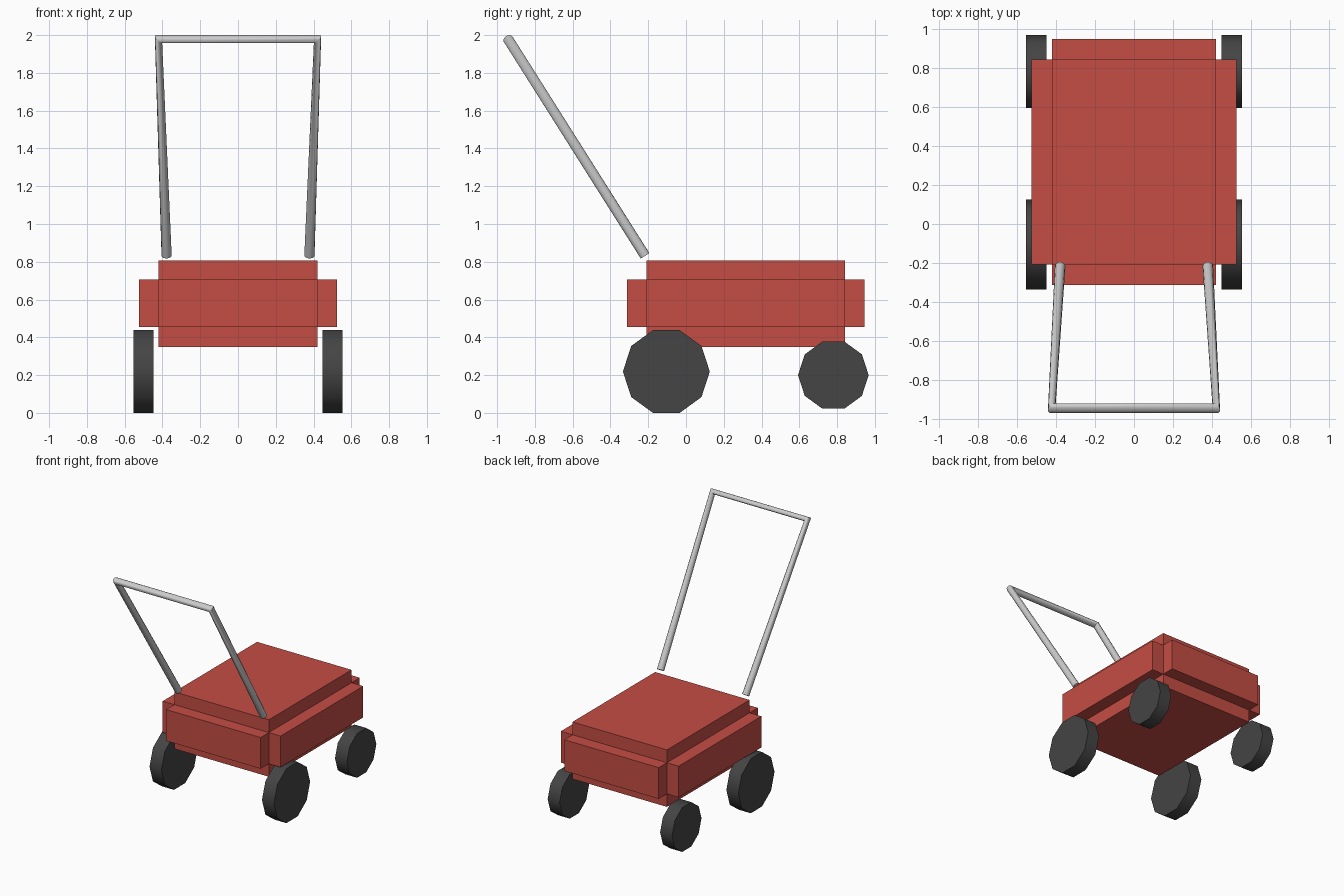
import bpy, bmesh
from math import pi, radians

if "Cube" in bpy.data.objects:
    bpy.data.objects.remove(bpy.data.objects["Cube"])


def material(name, rgb):
    m = bpy.data.materials.new(name)
    m.diffuse_color = (*rgb, 1)
    m.use_nodes = True
    m.node_tree.nodes["Principled BSDF"].inputs["Base Color"].default_value = m.diffuse_color
    return m


RED = material("red_paint", (0.56, 0.075, 0.058))
RUBBER = material("dark_rubber", (0.058, 0.058, 0.058))

# Body: box core whose middle side band is pushed out on each face
bm = bmesh.new()
bmesh.ops.create_cube(bm, size=1)
for v in bm.verts:
    v.co = (v.co.x * 0.84, 0.317 + v.co.y * 1.05, 0.579 + v.co.z * 0.458)
for z in (0.454, 0.705):
    bmesh.ops.bisect_plane(bm, geom=bm.verts[:] + bm.edges[:] + bm.faces[:],
                           plane_co=(0, 0, z), plane_no=(0, 0, 1))
bm.normal_update()
band = [f for f in bm.faces
        if abs(f.normal.z) < 0.5 and 0.46 < f.calc_center_median().z < 0.7]
for face in bmesh.ops.extrude_discrete_faces(bm, faces=band)["faces"]:
    face.normal_update()
    offset = face.normal * 0.104
    for v in face.verts:
        v.co += offset
bmesh.ops.recalc_face_normals(bm, faces=bm.faces)
mesh = bpy.data.meshes.new("body")
bm.to_mesh(mesh)
bm.free()
body = bpy.data.objects.new("body", mesh)
bpy.context.collection.objects.link(body)
mesh.materials.append(RED)


# Wheels: ten-sided discs, larger pair under the handle end
def wheel(name, x, y, z, radius):
    bpy.ops.mesh.primitive_cylinder_add(vertices=10, radius=radius, depth=0.106,
                                        location=(x, y, z), rotation=(0, pi / 2, 0))
    ob = bpy.context.object
    ob.name = name
    ob.data.materials.append(RUBBER)
    bpy.ops.object.shade_smooth_by_angle(angle=radians(40))


for side, s in (("left", -1), ("right", 1)):
    wheel(f"front_wheel_{side}", s * 0.5, -0.104, 0.219, 0.23)
    wheel(f"back_wheel_{side}", s * 0.5, 0.78, 0.2, 0.187)

# Handle: bent tube with sharp corners
curve = bpy.data.curves.new("handle", "CURVE")
curve.dimensions = "3D"
curve.bevel_depth = 0.027
curve.bevel_resolution = 4
curve.use_fill_caps = True
path = [(-0.378, -0.217, 0.832), (-0.421, -0.942, 1.979),
        (0.421, -0.942, 1.979), (0.378, -0.217, 0.832)]
spline = curve.splines.new("POLY")
spline.points.add(len(path) - 1)
for p, co in zip(spline.points, path):
    p.co = (*co, 1)
handle = bpy.data.objects.new("handle", curve)
bpy.context.collection.objects.link(handle)
bpy.ops.object.select_all(action="DESELECT")
handle.select_set(True)
bpy.context.view_layer.objects.active = handle
bpy.ops.object.convert(target="MESH")
bpy.ops.object.shade_smooth_by_angle(angle=radians(40))
